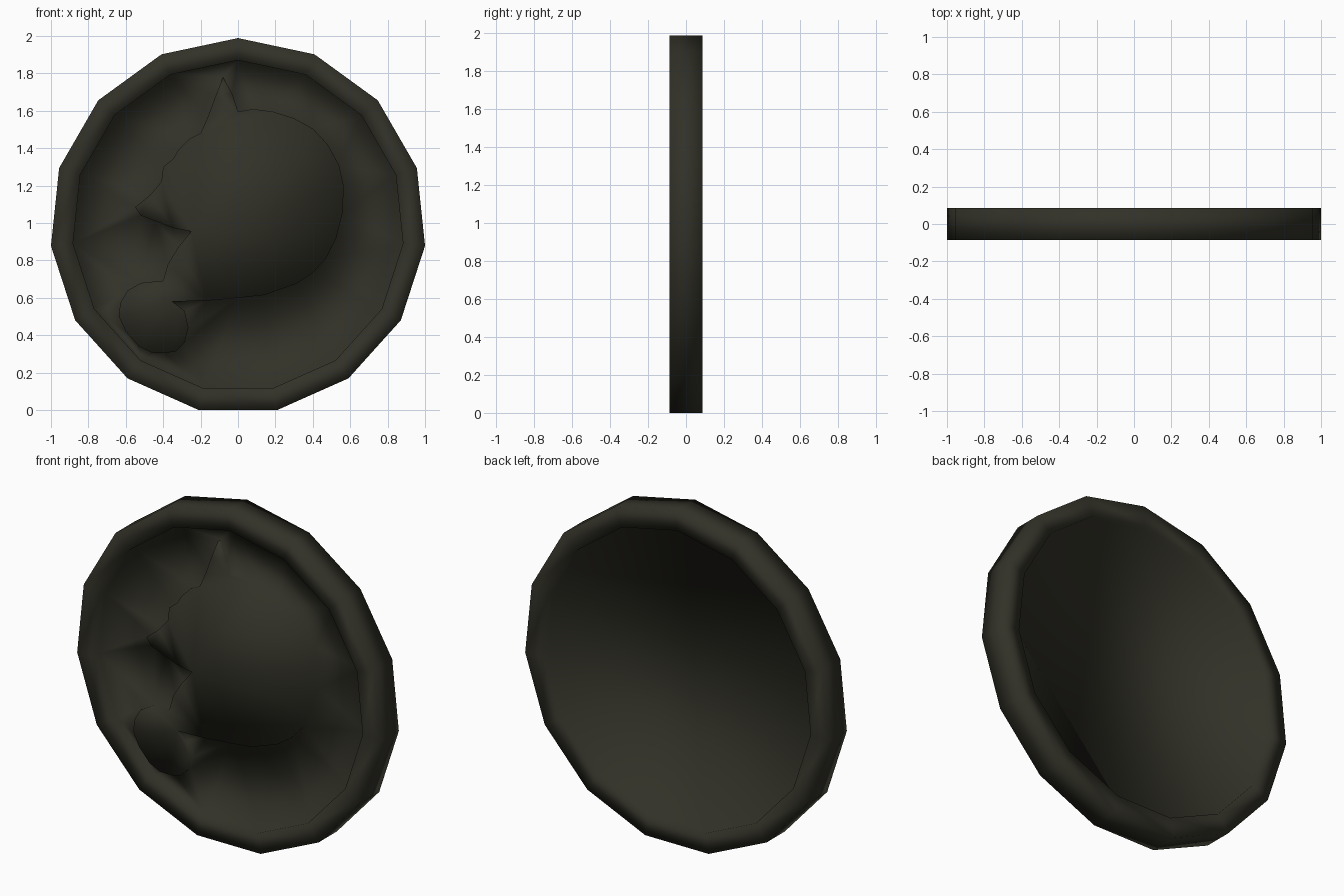
import bpy, bmesh, math

if "Cube" in bpy.data.objects:
    bpy.data.objects.remove(bpy.data.objects["Cube"])

SIDES = 15
R_OUT, R_IN = 1.0055, 0.887      # rim radii
HALF = 0.086                     # half thickness
FLOOR = 0.045                    # recessed faces at y = +-FLOOR
RELIEF = 0.076                   # height of the raised head
CZ = R_OUT * math.cos(math.pi / SIDES)

# Outline of the raised animal head with a ball below (x, z)
HEAD = [(-0.08, 1.78), (-0.03, 1.69), (0.0, 1.595), (0.08, 1.61), (0.19, 1.595),
        (0.30, 1.56), (0.40, 1.505), (0.48, 1.42), (0.54, 1.31), (0.565, 1.20),
        (0.56, 1.06), (0.525, 0.92), (0.47, 0.81), (0.40, 0.735), (0.31, 0.675),
        (0.14, 0.615), (0.0, 0.60), (-0.17, 0.585), (-0.35, 0.58), (-0.285, 0.53),
        (-0.265, 0.44), (-0.285, 0.36), (-0.33, 0.315), (-0.39, 0.305), (-0.46, 0.307),
        (-0.53, 0.34), (-0.60, 0.42), (-0.637, 0.50), (-0.63, 0.57), (-0.59, 0.64),
        (-0.52, 0.68), (-0.40, 0.692), (-0.375, 0.78), (-0.32, 0.87), (-0.25, 0.955),
        (-0.35, 0.975), (-0.44, 1.01), (-0.52, 1.04), (-0.55, 1.085), (-0.47, 1.15),
        (-0.41, 1.22), (-0.40, 1.30), (-0.345, 1.345), (-0.32, 1.39), (-0.26, 1.45),
        (-0.20, 1.48), (-0.16, 1.57), (-0.12, 1.68)]

bm = bmesh.new()


def loop(points, y):
    return [bm.verts.new((x, y, z)) for x, z in points]


def ring(radius):
    return [(radius * math.cos(math.pi / 2 + math.tau * i / SIDES),
             CZ + radius * math.sin(math.pi / 2 + math.tau * i / SIDES)) for i in range(SIDES)]


def bridge(a, b):
    n = len(a)
    for i in range(n):
        bm.faces.new((a[i], a[(i + 1) % n], b[(i + 1) % n], b[i]))


def loop_edges(vs):
    return [bm.edges.get((vs[i - 1], vs[i])) for i in range(len(vs))]


# Rim, lofted from the front floor round the outside to the back floor
rings = [loop(ring(r), y) for r, y in
         [(R_IN, -FLOOR), (R_IN, -HALF), (R_OUT, -HALF),
          (R_OUT, HALF), (R_IN, HALF), (R_IN, FLOOR)]]
for a, b in zip(rings, rings[1:]):
    bridge(a, b)

# Back floor
bm.faces.new(rings[-1])

# Raised head and its side walls
base, top = loop(HEAD, -FLOOR), loop(HEAD, -RELIEF)
bridge(base, top)
bmesh.ops.triangle_fill(bm, use_beauty=True, edges=loop_edges(top), normal=(0, -1, 0))

# Front floor around the head
bmesh.ops.triangle_fill(bm, use_beauty=True, normal=(0, -1, 0),
                        edges=loop_edges(base) + loop_edges(rings[0]))

bmesh.ops.recalc_face_normals(bm, faces=bm.faces)
for f in bm.faces:
    f.smooth = True

mesh = bpy.data.meshes.new("relief_medal")
bm.to_mesh(mesh)
bm.free()
obj = bpy.data.objects.new("relief_medal", mesh)
bpy.context.collection.objects.link(obj)

mat = bpy.data.materials.new("dark_olive_metal")
mat.diffuse_color = (0.032, 0.031, 0.021, 1)
mat.use_nodes = True
mat.node_tree.nodes["Principled BSDF"].inputs["Base Color"].default_value = mat.diffuse_color
mesh.materials.append(mat)
